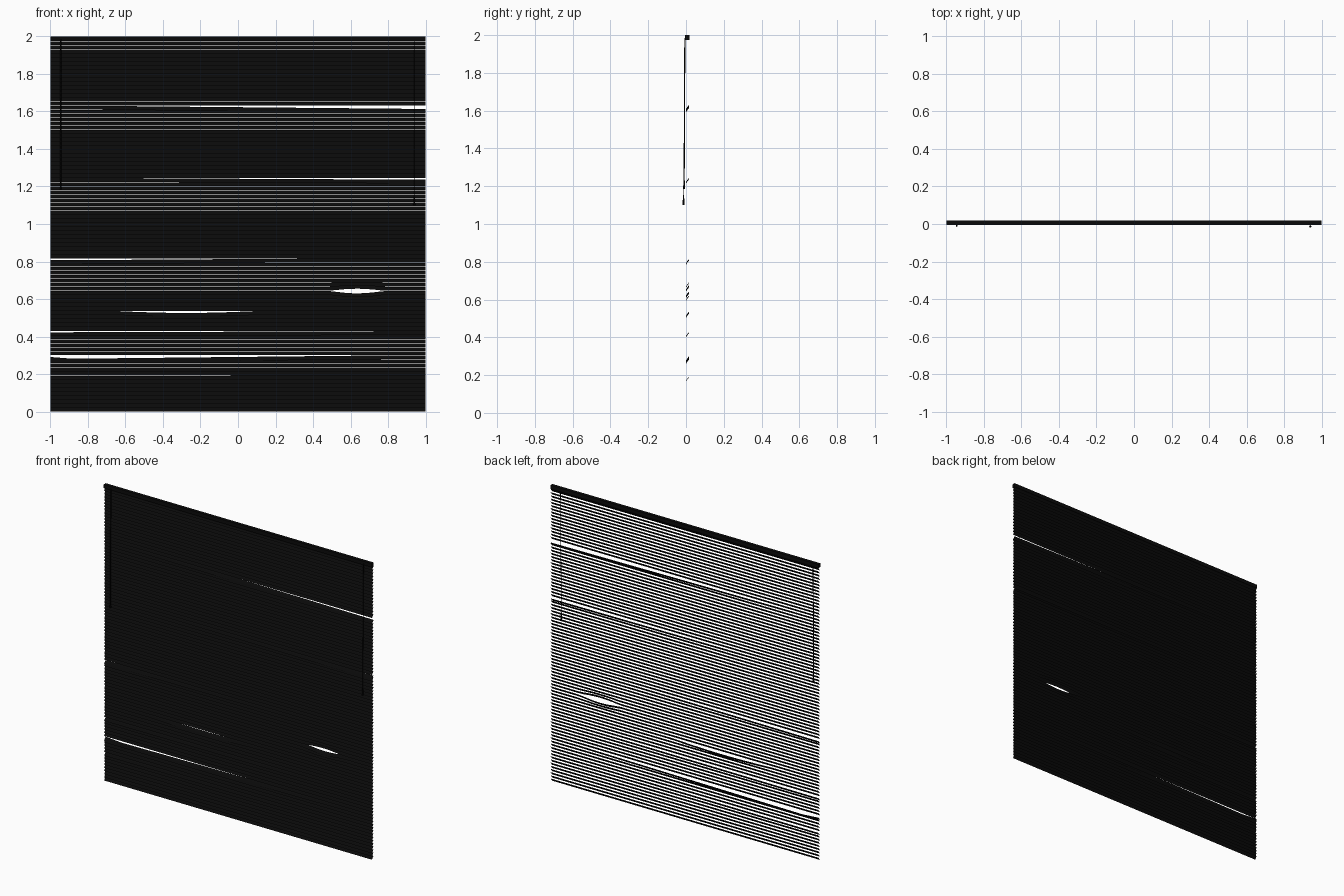
import bpy, bmesh, math

if "Cube" in bpy.data.objects:
    bpy.data.objects.remove(bpy.data.objects["Cube"])

black = bpy.data.materials.new("black")
black.diffuse_color = (0.003, 0.003, 0.003, 1)
black.use_nodes = True
black.node_tree.nodes["Principled BSDF"].inputs["Base Color"].default_value = black.diffuse_color

N = 92
TOP = 1.975
PITCH = TOP / N
HEIGHT = PITCH * 0.95
Y0, Y1 = 0.001, 0.016          # front (low) and back (high) slat edges


def finish(name, bm):
    me = bpy.data.meshes.new(name)
    bm.to_mesh(me)
    bm.free()
    ob = bpy.data.objects.new(name, me)
    bpy.context.collection.objects.link(ob)
    me.materials.append(black)
    return ob


def box(name, x0, x1, y0, y1, z0, z1):
    bm = bmesh.new()
    bmesh.ops.create_cube(bm, size=1)
    for v in bm.verts:
        v.co = ((x0 + x1) / 2 + v.co.x * (x1 - x0),
                (y0 + y1) / 2 + v.co.y * (y1 - y0),
                (z0 + z1) / 2 + v.co.z * (z1 - z0))
    return finish(name, bm)


def rod(name, p, q, r0, r1, sides=8):
    bm = bmesh.new()
    rings = [[bm.verts.new((c[0] + r * math.cos(2 * math.pi * k / sides),
                            c[1] + r * math.sin(2 * math.pi * k / sides), c[2]))
              for k in range(sides)] for c, r in ((p, r0), (q, r1))]
    for k in range(sides):
        j = (k + 1) % sides
        bm.faces.new((rings[0][k], rings[0][j], rings[1][j], rings[1][k]))
    bm.faces.new(rings[0][::-1])
    bm.faces.new(rings[1])
    return finish(name, bm)


def ramp(x, a, b):
    return min(1, max(0, (x - a) / (b - a)))


def bump(x, a, b):
    return math.sin(math.pi * ramp(x, a, b))


# Worn slats: index -> vertical offset along the length
def at(z):
    return round(z / PITCH) - 1


offsets = {
    at(1.64): lambda x: -0.017 * ramp(x, -0.8, 1),
    at(1.24): lambda x: -0.008 * ramp(x, -0.5, 1),
    at(0.81): lambda x: -0.008 * ramp(x, 0.3, -1),
    at(0.53): lambda x: -0.010 * bump(x, -0.65, 0.1),
    at(0.42): lambda x: -0.006 * ramp(x, 0.8, -1),
    at(0.29): lambda x: -0.018 * ramp(x, 0.8, -0.88) * (1 - 0.5 * ramp(x, -0.88, -1)),
    at(0.185): lambda x: -0.004 * ramp(x, 0.5, -1),
}
peek = at(0.64)
for d, a in ((0, -0.013), (-1, -0.006), (1, 0.011), (2, 0.005)):
    offsets[peek + d] = lambda x, a=a: a * bump(x, 0.49, 0.78)

# Slats: thin tilted sheets with a slight crown
bm = bmesh.new()
SEG = 50
for i in range(N):
    f = offsets.get(i)
    n = SEG if f else 1
    rows = []
    for k in range(n + 1):
        x = -1 + 2 * k / n
        z = i * PITCH + (f(x) if f else 0)
        rows.append([bm.verts.new((x, Y0 + t * (Y1 - Y0) - c, z + t * HEIGHT))
                     for t, c in ((0, 0), (0.5, 0.001), (1, 0))])
    for a, b in zip(rows, rows[1:]):
        for j in range(2):
            bm.faces.new((a[j], b[j], b[j + 1], a[j + 1]))
finish("slats", bm)

# Head rail
box("head_rail", -1, 1, -0.004, 0.018, 1.975, 2.0)

# Tilt wand and pull cord hanging in front
rod("tilt_wand", (-0.945, -0.010, 1.22), (-0.945, -0.006, 1.985), 0.003, 0.003)
rod("wand_tip", (-0.945, -0.010, 1.185), (-0.945, -0.010, 1.23), 0.005, 0.004)
rod("pull_cord", (0.94, -0.013, 1.13), (0.94, -0.004, 1.985), 0.0018, 0.0018)
rod("cord_tassel", (0.94, -0.013, 1.10), (0.94, -0.013, 1.145), 0.006, 0.003)
